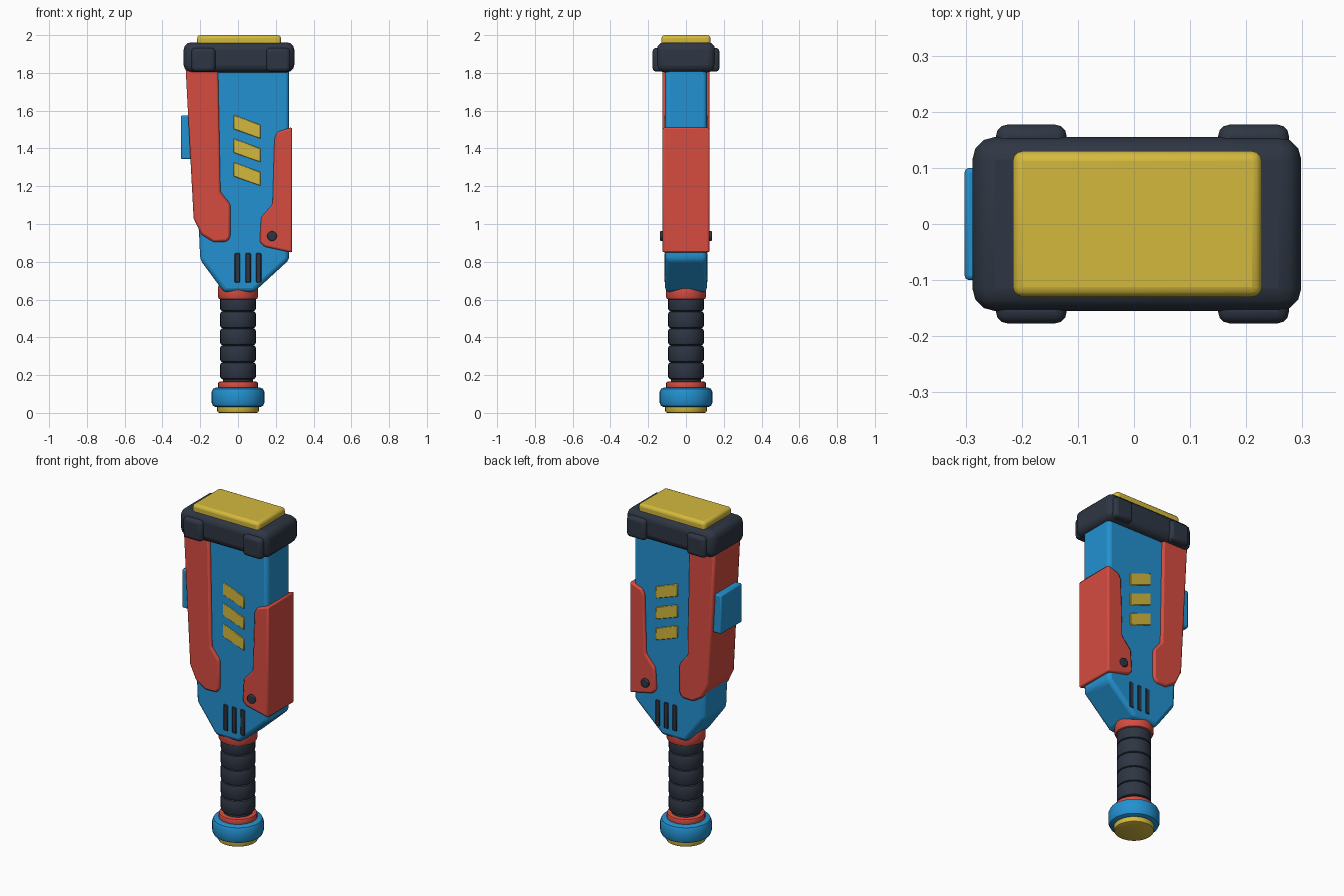
import bpy, bmesh, math

if "Cube" in bpy.data.objects:
    bpy.data.objects.remove(bpy.data.objects["Cube"])


def material(name, r, g, b):
    def lin(c):
        c /= 255
        return c / 12.92 if c <= 0.04045 else ((c + 0.055) / 1.055) ** 2.4
    m = bpy.data.materials.new(name)
    m.diffuse_color = (lin(r), lin(g), lin(b), 1)
    m.use_nodes = True
    m.node_tree.nodes["Principled BSDF"].inputs["Base Color"].default_value = m.diffuse_color
    return m


BLUE = material("blue", 35, 145, 208)
RED = material("red", 214, 76, 64)
DARK = material("charcoal", 46, 54, 67)
YELLOW = material("yellow", 212, 185, 61)


def finish(name, bm, mat, bevel=0, segments=2):
    bmesh.ops.recalc_face_normals(bm, faces=bm.faces)
    me = bpy.data.meshes.new(name)
    bm.to_mesh(me)
    bm.free()
    ob = bpy.data.objects.new(name, me)
    bpy.context.collection.objects.link(ob)
    me.materials.append(mat)
    if bevel:
        mod = ob.modifiers.new("rounded edges", "BEVEL")
        mod.width = bevel
        mod.segments = segments
        mod.limit_method = "ANGLE"
        mod.angle_limit = math.radians(25)
    bpy.context.view_layer.objects.active = ob
    ob.select_set(True)
    bpy.ops.object.shade_smooth_by_angle(angle=math.radians(40))
    ob.select_set(False)
    return ob


def slab(name, outline, depth, mat, bevel=0, segments=2):
    """Front outline (x, z) extruded evenly to both sides of y = 0."""
    bm = bmesh.new()
    face = bm.faces.new([bm.verts.new((x, -depth, z)) for x, z in outline])
    ext = bmesh.ops.extrude_face_region(bm, geom=[face])
    for v in ext["geom"]:
        if isinstance(v, bmesh.types.BMVert):
            v.co.y = depth
    return finish(name, bm, mat, bevel, segments)


def box(name, x0, x1, depth, z0, z1, mat, bevel=0, segments=2):
    return slab(name, [(x0, z0), (x1, z0), (x1, z1), (x0, z1)], depth, mat, bevel, segments)


def lathe(name, profile, mat, sides=32):
    """Profile (radius, z) turned around the z axis, with closed ends."""
    bm = bmesh.new()
    rings = []
    for r, z in profile:
        rings.append([bm.verts.new((r * math.cos(2 * math.pi * i / sides),
                                    r * math.sin(2 * math.pi * i / sides), z))
                      for i in range(sides)])
    for a, b in zip(rings, rings[1:]):
        for i in range(sides):
            j = (i + 1) % sides
            bm.faces.new((a[i], a[j], b[j], b[i]))
    bm.faces.new(rings[0])
    bm.faces.new(rings[-1])
    return finish(name, bm, mat)


def disc(name, r, z0, z1, b, mat):
    """Turned disc with rounded rims."""
    k = b * 0.3
    return lathe(name, [(r - b, z0), (r - k, z0 + k), (r, z0 + b),
                        (r, z1 - b), (r - k, z1 - k), (r - b, z1)], mat)


# Pommel
disc("pommel_base", 0.11, 0.0, 0.06, 0.01, YELLOW)
disc("pommel", 0.14, 0.03, 0.135, 0.025, BLUE)
disc("pommel_ring", 0.105, 0.12, 0.166, 0.01, RED)

# Ribbed grip
lathe("grip_core", [(0.08, 0.15), (0.08, 0.64)], DARK)
for i in range(5):
    z = 0.178 + 0.09 * i
    disc("grip_rib", 0.094, z, z + 0.09, 0.013, DARK)
disc("grip_collar", 0.106, 0.6, 0.68, 0.014, RED)

# Main housing
slab("body", [(-0.075, 0.64), (0.085, 0.64), (0.27, 0.81), (0.27, 1.85),
              (-0.245, 1.85), (-0.2, 0.81)], 0.11, BLUE, 0.022, 3)

# Side armour wrapping the housing
slab("left_armour", [(-0.278, 1.84), (-0.106, 1.84), (-0.093, 1.17), (-0.04, 1.105),
                     (-0.04, 0.93), (-0.06, 0.906), (-0.13, 0.904), (-0.195, 0.945),
                     (-0.235, 1.03)], 0.125, RED, 0.012)
slab("right_armour", [(0.287, 1.513), (0.21, 1.488), (0.193, 1.455), (0.183, 1.105),
                      (0.122, 1.035), (0.115, 0.905), (0.14, 0.88), (0.287, 0.848)],
     0.125, RED, 0.01)
box("side_block", -0.302, -0.2, 0.1, 1.343, 1.575, BLUE, 0.008)

# Armour bolt, passing right through
bm = bmesh.new()
bmesh.ops.create_cone(bm, cap_ends=True, segments=20, radius1=0.026, radius2=0.026, depth=0.276)
for v in bm.verts:
    x, y, z = v.co
    v.co = (x + 0.18, z, y + 0.936)
finish("bolt", bm, DARK, 0.005)

# Slanted stripes and vent slots on both faces
for i in range(3):
    z = 1.577 - 0.125 * i
    slab("stripe", [(-0.023, z), (0.12, z - 0.052), (0.12, z - 0.125), (-0.023, z - 0.075)],
         0.1145, YELLOW, 0.003, 1)
    x = -0.003 + 0.056 * i
    box("vent_slot", x - 0.0145, x + 0.0145, 0.1145, 0.69, 0.846, DARK, 0.004, 1)

# Head cap with four corner pads and a striking plate
cap = box("head_cap", -0.288, 0.298, 0.155, 1.803, 1.962, DARK, 0.04, 3)
for x0, x1 in ((-0.246, -0.12), (0.15, 0.276)):
    box("corner_pads", x0, x1, 0.177, 1.807, 1.932, DARK, 0.02, 3)
box("striking_plate", -0.216, 0.228, 0.13, 1.93, 2.0, YELLOW, 0.018, 3)
